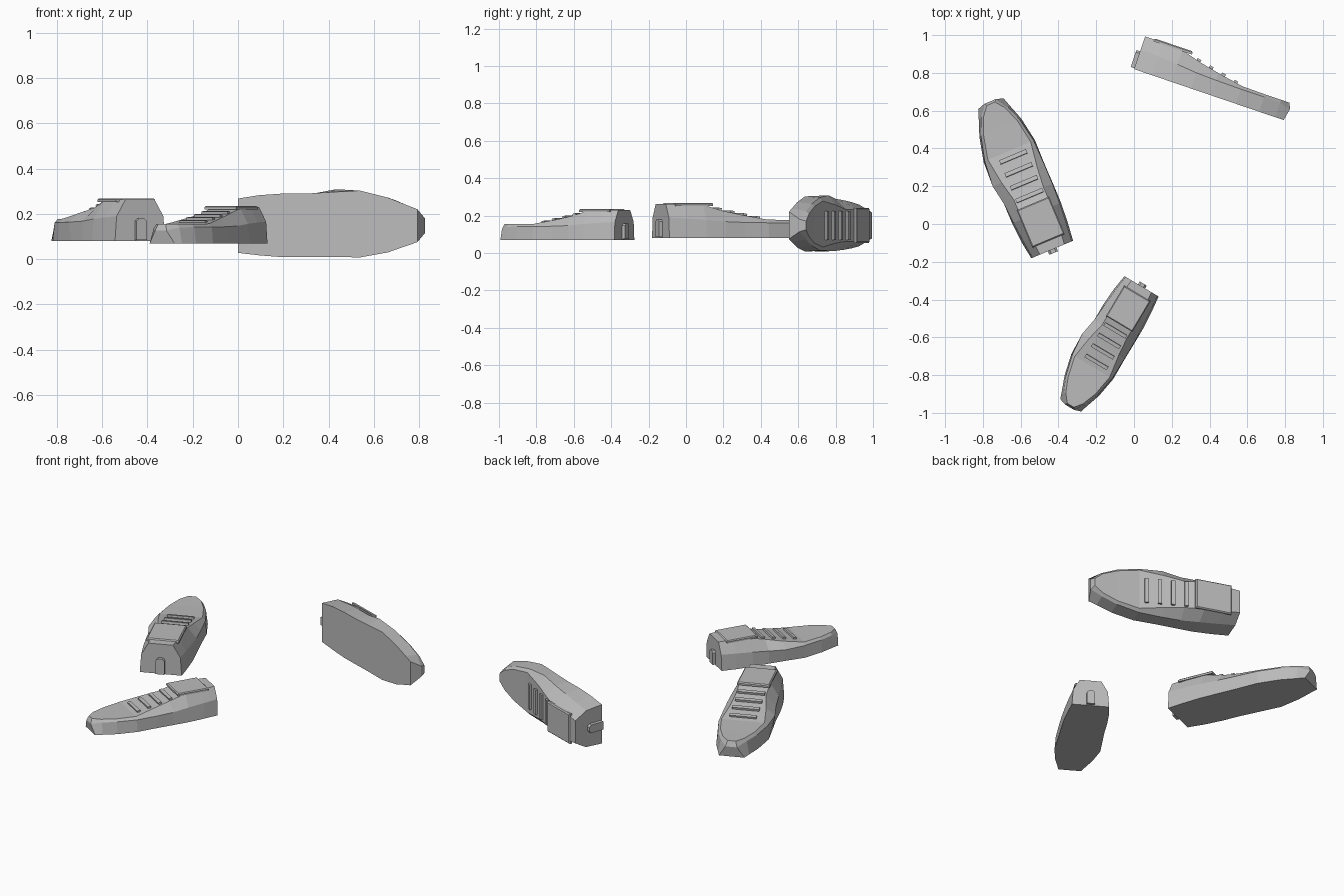
import bpy
import bmesh
from math import radians
from mathutils import Matrix, Vector

default_cube = bpy.data.objects.get("Cube")
if default_cube:
    bpy.data.objects.remove(default_cube, do_unlink=True)

grey = bpy.data.materials.new("plain grey")
grey.use_nodes = True
grey.diffuse_color = (0.5, 0.5, 0.5, 1)
grey.node_tree.nodes["Principled BSDF"].inputs["Base Color"].default_value = (0.5, 0.5, 0.5, 1)

# Shoe stations from heel to toe, local x forward, y to the shoe's left:
# x, sole left/right, rim left/right, top left/right, rim height, top height
STATIONS = [
    (0, .12, .12, .112, .112, .07, .07, .11, .183),
    (.1, .131, .135, .122, .124, .08, .08, .105, .183),
    (.21, .139, .142, .13, .134, .086, .086, .098, .178),
    (.32, .139, .142, .136, .142, .085, .085, .088, .147),
    (.43, .138, .148, .136, .161, .095, .11, .084, .124),
    (.57, .14, .155, .133, .148, .116, .13, .082, .099),
    (.7, .118, .124, .108, .115, .094, .1, .082, .097),
    (.79, .088, .09, .074, .076, .06, .062, .08, .097),
    (.837, .073, .073, .033, .033, .023, .023, .065, .097),
]
TOE_OVERHANG = .013


def finish(name, bm, place):
    """Place the finished local shape in the scene as one flat-shaded object."""
    bm.transform(place)
    bmesh.ops.recalc_face_normals(bm, faces=bm.faces)
    mesh = bpy.data.meshes.new(name)
    bm.to_mesh(mesh)
    bm.free()
    mesh.materials.append(grey)
    obj = bpy.data.objects.new(name, mesh)
    bpy.context.collection.objects.link(obj)
    return obj


def shoe_body(name, place):
    """Loft six-sided sections along the length of the shoe."""
    bm = bmesh.new()
    rings = []
    for station in STATIONS:
        x, sole_l, sole_r, rim_l, rim_r, top_l, top_r, rim_z, top_z = station
        rim_x = x + (TOE_OVERHANG if station is STATIONS[-1] else 0)
        section = [
            (x, sole_l, 0), (rim_x, rim_l, rim_z), (x, top_l, top_z),
            (x, -top_r, top_z), (rim_x, -rim_r, rim_z), (x, -sole_r, 0),
        ]
        rings.append([bm.verts.new(point) for point in section])
    for back, front in zip(rings, rings[1:]):
        for i in range(len(back)):
            j = (i + 1) % len(back)
            bm.faces.new((back[i], back[j], front[j], front[i]))
    bm.faces.new(rings[0])
    toe = rings[-1]
    bm.faces.new((toe[0], toe[1], toe[4], toe[5]))
    bm.faces.new(toe[1:5])
    return finish(name, bm, place)


def box(name, place, low, high, tilt=0, keep_edges=None, bevel=0):
    """Box between two corners, tilted about its centre, with chosen edges cut."""
    low, high = Vector(low), Vector(high)
    bm = bmesh.new()
    bmesh.ops.create_cube(bm, size=1)
    bm.transform(Matrix.Diagonal((*(high - low), 1)))
    if keep_edges:
        edges = [e for e in bm.edges if keep_edges(e)]
        bmesh.ops.bevel(bm, geom=edges, offset=bevel, segments=1,
                        affect='EDGES', clamp_overlap=True)
    bm.transform(Matrix.Translation((low + high) / 2) @ Matrix.Rotation(tilt, 4, 'Y'))
    return finish(name, bm, place)


def is_top_edge(edge):
    return all(v.co.z > 0 for v in edge.verts)


def is_tab_shoulder(edge):
    a, b = (v.co for v in edge.verts)
    return is_top_edge(edge) and abs(a.y - b.y) < 1e-5


def shoe(label, place):
    shoe_body(label + " shoe body", place)
    # Flat pad over the tongue
    box(label + " tongue pad", place, (.05, -.093, .172), (.265, .093, .189),
        keep_edges=is_top_edge, bevel=.006)
    # Pull tab low on the heel
    box(label + " heel tab", place, (-.02, -.025, .005), (.04, .025, .1),
        keep_edges=is_tab_shoulder, bevel=.012)
    # Lace bars stepping down the instep
    for i in range(4):
        x = .309 + i * .074
        z = .152 - i * .0152
        box(f"{label} lace {i + 1}", place, (x - .011, -.077, z - .014),
            (x + .011, .077, z + .01), tilt=radians(11))


def standing(x, y, z, heading, size=1, mirrored=False):
    flip = Matrix.Diagonal((1, -1 if mirrored else 1, 1, 1))
    return (Matrix.Translation((x, y, z)) @ Matrix.Rotation(radians(heading), 4, 'Z')
            @ Matrix.Scale(size, 4) @ flip)


# Two shoes stand upright and one lies on its side
shoe("upright", standing(-.433, -.135, .08, 112.8, mirrored=True))
shoe("small", standing(.04, -.33, .07, -120.8, size=.876))
lying = standing(0, .82, .148, -18.8) @ Matrix.Rotation(radians(-90), 4, 'X')
shoe("lying", lying)
